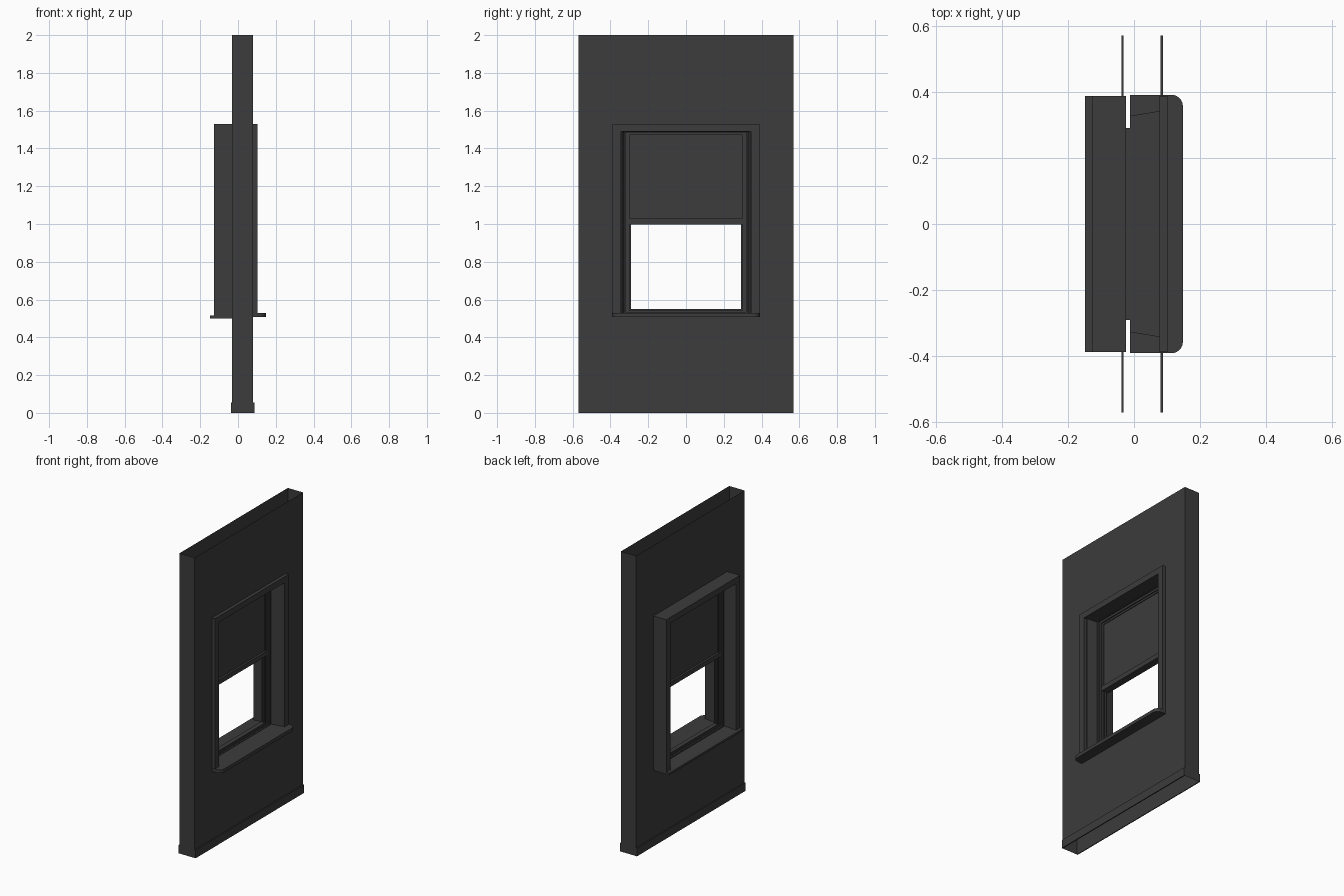
import bpy, bmesh, math

if "Cube" in bpy.data.objects:
    bpy.data.objects.remove(bpy.data.objects["Cube"])

mat = bpy.data.materials.new("charcoal")
mat.diffuse_color = (0.045, 0.045, 0.045, 1)
mat.use_nodes = True
mat.node_tree.nodes["Principled BSDF"].inputs["Base Color"].default_value = mat.diffuse_color


def finish(name, bm):
    bmesh.ops.recalc_face_normals(bm, faces=bm.faces)
    me = bpy.data.meshes.new(name)
    bm.to_mesh(me)
    bm.free()
    me.materials.append(mat)
    ob = bpy.data.objects.new(name, me)
    bpy.context.collection.objects.link(ob)
    return ob


def box(name, x0, x1, hw, z0, z1):
    bm = bmesh.new()
    bmesh.ops.create_cube(bm, size=1)
    for v in bm.verts:
        v.co = ((x0 + x1) / 2 + v.co.x * (x1 - x0), v.co.y * 2 * hw,
                (z0 + z1) / 2 + v.co.z * (z1 - z0))
    return finish(name, bm)


def ring(name, sections, closed=True):
    """Loft rectangular loops (x, half width, bottom, top) into a frame."""
    bm = bmesh.new()
    loops = [[bm.verts.new((x, y, z)) for y, z in
              ((-w, a), (w, a), (w, b), (-w, b))] for x, w, a, b in sections]
    pairs = list(zip(loops, loops[1:]))
    if closed:
        pairs.append((loops[-1], loops[0]))
    for p, q in pairs:
        for i in range(4):
            j = (i + 1) % 4
            bm.faces.new((p[i], p[j], q[j], q[i]))
    return finish(name, bm)


# hollow wall: two pierced skins and two end faces, open top and bottom
XO, XI = -0.032, 0.08
for name, x in (("outer_wall_skin", XO), ("inner_wall_skin", XI)):
    ring(name, [(x, 0.345, 0.515, 1.495), (x, 0.57, 0, 2)], False)
for side in (-1, 1):
    bm = bmesh.new()
    bm.faces.new([bm.verts.new((x, side * 0.57, z)) for x, z in
                  ((XO, 0), (XI, 0), (XI, 2), (XO, 2))])
    finish("wall_end", bm)

# baseboards
box("outer_baseboard", -0.038, XO, 0.57, 0, 0.055)
box("inner_baseboard", XI, 0.087, 0.57, 0, 0.055)

# deep exterior casing and its sill
ring("exterior_casing", [(-0.127, 0.388, 0.503, 1.53), (-0.127, 0.345, 0.515, 1.49),
                         (-0.024, 0.33, 0.53, 1.487), (-0.024, 0.388, 0.503, 1.53)])
box("exterior_sill", -0.149, -0.024, 0.388, 0.501, 0.515)

# interior casing and splayed lining
ring("interior_casing", [(0.102, 0.388, 0.51, 1.53), (0.102, 0.345, 0.526, 1.49),
                         (0.077, 0.345, 0.526, 1.49), (0.077, 0.388, 0.51, 1.53)])
ring("interior_lining", [(0.077, 0.342, 0.526, 1.49), (-0.012, 0.327, 0.528, 1.487)], False)

# stool with rounded front corners
bm = bmesh.new()
pts = [(-0.012, -0.391)]
R = 0.035
for s in (-1, 1):
    for k in range(7):
        t = math.radians(90 * k / 6 if s > 0 else 90 * k / 6 - 90)
        pts.append((0.148 - R + R * math.cos(t), s * (0.391 - R) + R * math.sin(t)))
pts.append((-0.012, 0.391))
face = bm.faces.new([bm.verts.new((x, y, 0.508)) for x, y in pts])
ext = bmesh.ops.extrude_face_region(bm, geom=[face])
for v in ext["geom"]:
    if isinstance(v, bmesh.types.BMVert):
        v.co.z = 0.53
stool = finish("stool", bm)

# stepped sash frames, glass panes and raised rails on both sides of the gap
STEPS = [(0.015, 0.327, 0.515, 1.489), (0.015, 0.318, 0.534, 1.484),
         (0.005, 0.318, 0.534, 1.484), (0.005, 0.30, 0.542, 1.47),
         (-0.003, 0.30, 0.542, 1.47), (-0.003, 0.29, 0.55, 1.458),
         (-0.012, 0.29, 0.55, 1.458), (-0.012, 0.327, 0.515, 1.489)]
for name, m in (("inner", lambda x: x), ("outer", lambda x: -0.036 - x)):
    ring(name + "_sash_frame", [(m(x), w, a, b) for x, w, a, b in STEPS])
    xs = sorted((m(-0.012), m(0.006)))
    box(name + "_meeting_rail", xs[0], xs[1], 0.298, 0.997, 1.028)
    xs = sorted((m(-0.011), m(-0.008)))
    box(name + "_pane", xs[0], xs[1], 0.29, 1.02, 1.46)

# bars closing the gap between the sashes
for name, z0, z1 in (("gap_sill", 0.52, 0.55), ("gap_rail", 0.997, 1.028), ("gap_head", 1.46, 1.487)):
    box(name, -0.024, -0.012, 0.29, z0, z1)
